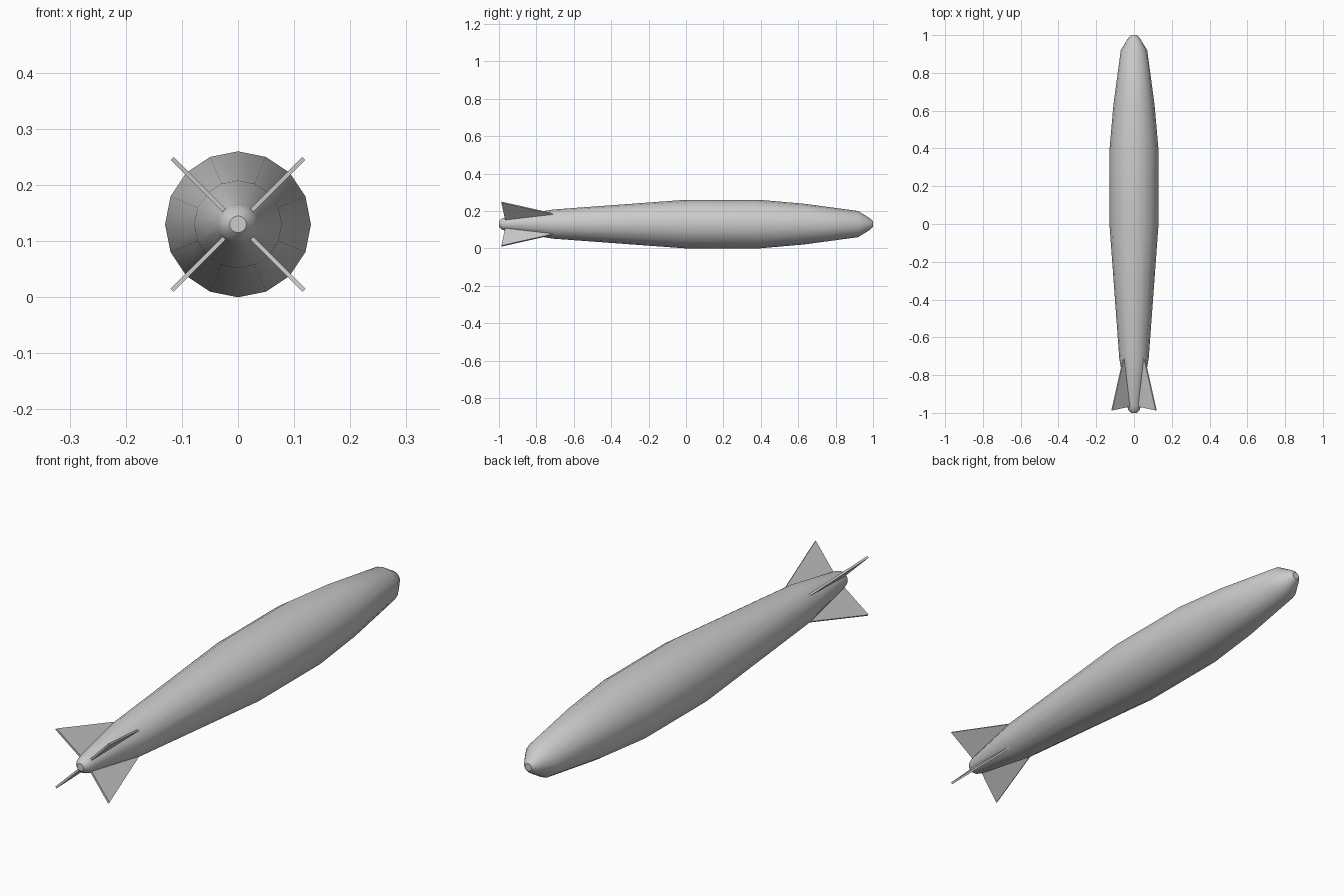
import bpy, bmesh, math
from mathutils import Vector, Matrix

if "Cube" in bpy.data.objects:
    bpy.data.objects.remove(bpy.data.objects["Cube"])

AXIS_Z = 0.13
SIDES = 16


def finish(name, bm, angle):
    bmesh.ops.recalc_face_normals(bm, faces=bm.faces)
    mesh = bpy.data.meshes.new(name)
    bm.to_mesh(mesh)
    bm.free()
    obj = bpy.data.objects.new(name, mesh)
    bpy.context.collection.objects.link(obj)
    bpy.ops.object.select_all(action='DESELECT')
    obj.select_set(True)
    bpy.context.view_layer.objects.active = obj
    bpy.ops.object.shade_smooth_by_angle(angle=math.radians(angle))
    return obj


# Hull: (y, radius) stations from tail to nose
profile = [(-1.0, 0.015), (-0.985, 0.029), (-0.965, 0.036), (-0.71, 0.078),
           (0.0, 0.13), (0.39, 0.13), (0.63, 0.109), (0.92, 0.07),
           (0.985, 0.03), (1.0, 0.015)]
bm = bmesh.new()
rings = []
for y, r in profile:
    angles = [2 * math.pi * i / SIDES for i in range(SIDES)]
    rings.append([bm.verts.new((r * math.cos(a), y, AXIS_Z + r * math.sin(a)))
                  for a in angles])
for a, b in zip(rings, rings[1:]):
    for i in range(SIDES):
        j = (i + 1) % SIDES
        bm.faces.new((a[i], a[j], b[j], b[i]))
bm.faces.new(rings[0])
bm.faces.new(rings[-1])
finish("hull", bm, 35)

# Tail fins: thin plates (radius, y) repeated on the four diagonals
outline = [(0.07, -0.71), (0.078, -0.71), (0.166, -0.987), (0.036, -0.967), (0.028, -0.967)]
half = 0.004
for k in range(4):
    bm = bmesh.new()
    low = [bm.verts.new((r, y, -half)) for r, y in outline]
    high = [bm.verts.new((r, y, half)) for r, y in outline]
    bm.faces.new(low)
    bm.faces.new(high)
    n = len(outline)
    for i in range(n):
        j = (i + 1) % n
        bm.faces.new((low[i], low[j], high[j], high[i]))
    turn = Matrix.Rotation(math.radians(45 + 90 * k), 4, 'Y')
    bm.transform(Matrix.Translation(Vector((0, 0, AXIS_Z))) @ turn)
    finish(f"tail_fin_{k + 1}", bm, 30)
